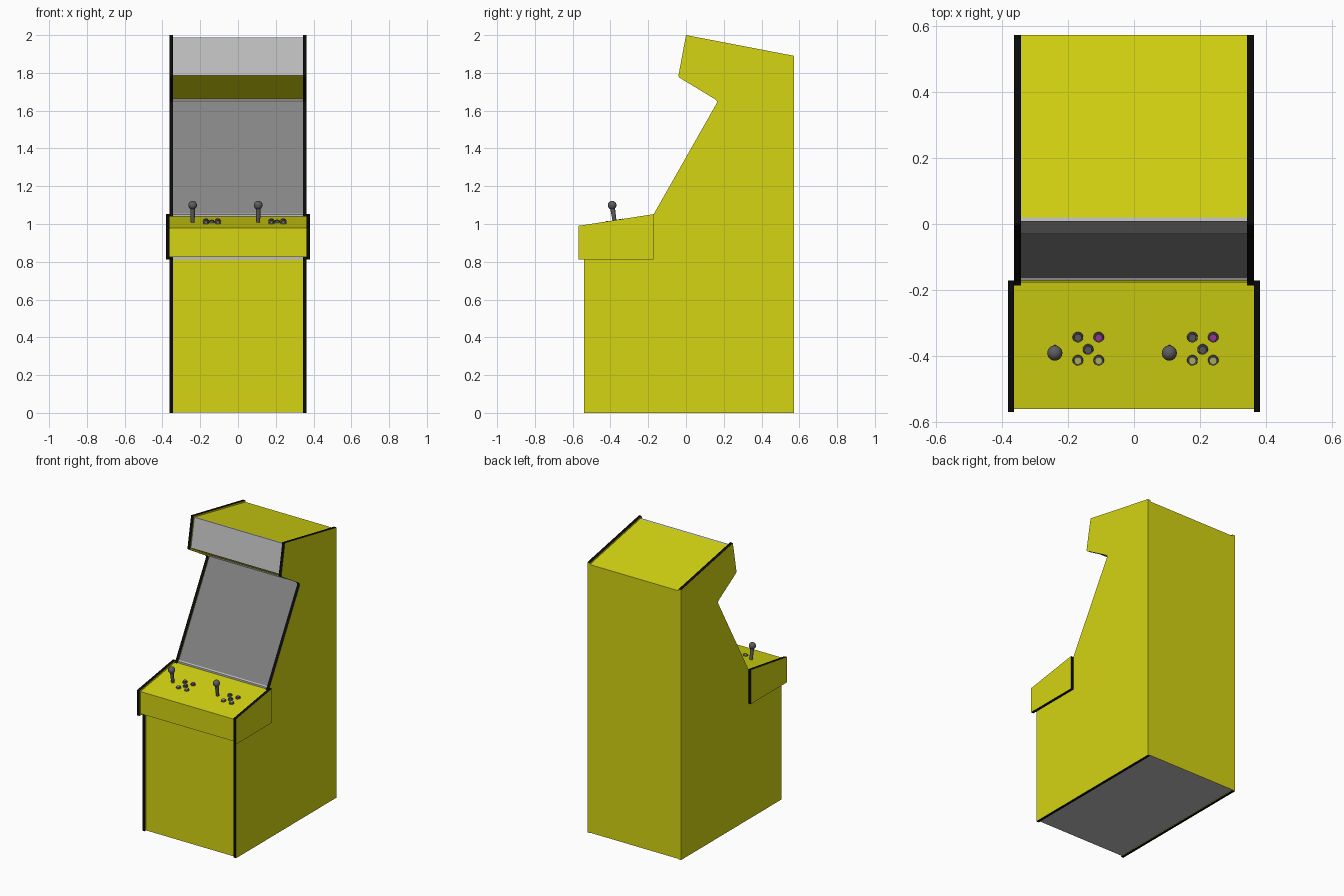
import bpy, bmesh, math
from mathutils import Matrix, Vector

if "Cube" in bpy.data.objects:
    bpy.data.objects.remove(bpy.data.objects["Cube"])


def material(name, rgb):
    m = bpy.data.materials.new(name)
    m.diffuse_color = (*rgb, 1)
    m.use_nodes = True
    m.node_tree.nodes["Principled BSDF"].inputs["Base Color"].default_value = m.diffuse_color
    return m


YELLOW = material("yellow", (0.66, 0.66, 0.006))
BLACK = material("black trim", (0.003, 0.003, 0.003))
LIGHT = material("light grey", (0.52, 0.52, 0.52))
SCREEN = material("screen grey", (0.23, 0.23, 0.23))
DARK = material("dark grey", (0.11, 0.11, 0.11))
PURPLE = material("purple", (0.36, 0.04, 0.33))
CREAM = material("dull yellow", (0.46, 0.46, 0.16))


def extrude_profile(name, profile, x0, x1, edge_mats, side_mat):
    """Prism along x; edge_mats colours the face starting at each profile point."""
    bm = bmesh.new()
    mats = [side_mat] + [m for m in dict.fromkeys(edge_mats) if m != side_mat]
    a = [bm.verts.new((x0, y, z)) for y, z in profile]
    b = [bm.verts.new((x1, y, z)) for y, z in profile]
    bm.faces.new(a)
    bm.faces.new(b)
    n = len(profile)
    for i in range(n):
        j = (i + 1) % n
        f = bm.faces.new((a[i], a[j], b[j], b[i]))
        f.material_index = mats.index(edge_mats[i])
    bmesh.ops.recalc_face_normals(bm, faces=bm.faces)
    me = bpy.data.meshes.new(name)
    bm.to_mesh(me)
    bm.free()
    for m in mats:
        me.materials.append(m)
    ob = bpy.data.objects.new(name, me)
    bpy.context.collection.objects.link(ob)
    return ob


# Cabinet core: every panel between the side boards
core = [(-0.53, 0.003, YELLOW), (-0.53, 0.81, LIGHT), (-0.53, 0.83, YELLOW),
        (-0.172, 1.03, LIGHT), (-0.172, 1.05, LIGHT), (-0.163, 1.055, SCREEN),
        (0.174, 1.652, LIGHT), (0.172, 1.662, YELLOW), (-0.03, 1.787, SCREEN),
        (0.008, 1.988, LIGHT), (0.02, 1.986, YELLOW), (0.573, 1.879, YELLOW),
        (0.573, 0.003, LIGHT)]
core[8] = (-0.03, 1.787, LIGHT)  # lit sign above the screen
extrude_profile("cabinet_core", [p[:2] for p in core], -0.345, 0.345,
                [p[2] for p in core], YELLOW)

# Side boards with black edging, yellow only at the back
board = [(-0.54, 0), (-0.54, 0.83), (-0.175, 1.045), (0.163, 1.64), (0.163, 1.652),
         (0.155, 1.66), (-0.035, 1.775), (-0.04, 1.785), (0.0, 2.0),
         (0.573, 1.89), (0.573, 0)]
board_mats = [BLACK] * 9 + [YELLOW, BLACK]

# Control deck cheeks, edged all round
cheek = [(-0.57, 0.812), (-0.57, 0.99), (-0.172, 1.052), (-0.172, 0.812)]
for s, side in ((-1, "left"), (1, "right")):
    extrude_profile(side + "_side_board", board, s * 0.343, s * 0.363, board_mats, YELLOW)
    extrude_profile(side + "_deck_cheek", cheek, s * 0.363, s * 0.382, [BLACK] * 4, YELLOW)

# Control deck
deck = [(-0.56, 0.825), (-0.56, 0.98), (-0.176, 1.04), (-0.176, 0.825)]
extrude_profile("control_deck", deck, -0.3635, 0.3635, [YELLOW, YELLOW, YELLOW, LIGHT], YELLOW)

SLOPE = math.atan2(0.06, 0.384)
NORMAL = Vector((0, -math.sin(SLOPE), math.cos(SLOPE)))
TILT = Matrix.Rotation(SLOPE, 4, 'X')


def deck_point(x, y, h):
    """Point h above the sloping deck."""
    return Vector((x, y, 0.98 + (y + 0.56) * math.tan(SLOPE))) + NORMAL * h


def finish(bm, name, mat):
    me = bpy.data.meshes.new(name)
    bm.to_mesh(me)
    bm.free()
    me.materials.append(mat)
    ob = bpy.data.objects.new(name, me)
    bpy.context.collection.objects.link(ob)
    bpy.context.view_layer.objects.active = ob
    ob.select_set(True)
    bpy.ops.object.shade_smooth_by_angle(angle=math.radians(40))
    ob.select_set(False)


def peg(bm, x, y, h0, h1, r0, r1):
    """Tapered cylinder standing square to the deck."""
    m = Matrix.Translation(deck_point(x, y, (h0 + h1) / 2)) @ TILT
    bmesh.ops.create_cone(bm, cap_ends=True, segments=24, radius1=r0, radius2=r1,
                          depth=h1 - h0, matrix=m)


# Two player stations: stick and five buttons each
for player, px in (("left", -0.24), ("right", 0.107)):
    bm = bmesh.new()
    peg(bm, px, -0.377, -0.002, 0.08, 0.010, 0.013)
    bmesh.ops.create_uvsphere(bm, u_segments=24, v_segments=14, radius=0.023,
                              matrix=Matrix.Translation(deck_point(px, -0.377, 0.092)))
    finish(bm, player + "_joystick", DARK)
    layout = [(0.07, -0.343, DARK, "top_left"), (0.133, -0.343, PURPLE, "top_right"),
              (0.101, -0.38, DARK, "middle"), (0.07, -0.413, CREAM, "low_left"),
              (0.133, -0.413, CREAM, "low_right")]
    for dx, y, mat, label in layout:
        bm = bmesh.new()
        peg(bm, px + dx, y, -0.002, 0.008, 0.0165, 0.015)
        finish(bm, f"{player}_{label}_button_ring", DARK)
        bm = bmesh.new()
        peg(bm, px + dx, y, 0.006, 0.013, 0.012, 0.011)
        finish(bm, f"{player}_{label}_button_cap", mat)
